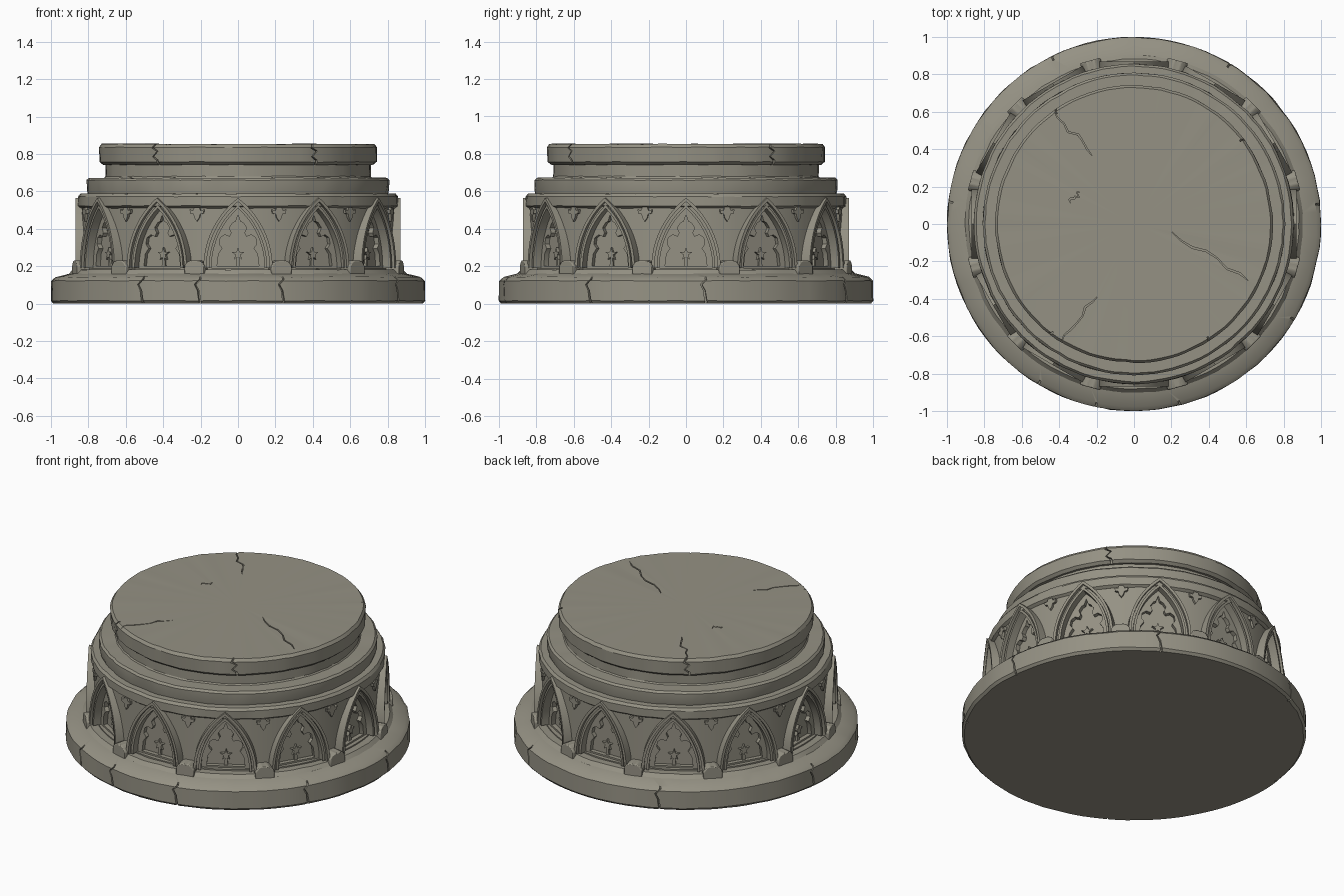
import bpy, bmesh, math, random
from mathutils import Matrix, Vector, noise

random.seed(4)
cube = bpy.data.objects.get("Cube")
if cube:
    bpy.data.objects.remove(cube, do_unlink=True)

stone = bpy.data.materials.new("warm grey stone")
stone.use_nodes = True
stone.diffuse_color = (0.30, 0.285, 0.23, 1)
bsdf = stone.node_tree.nodes["Principled BSDF"]
bsdf.inputs["Base Color"].default_value = stone.diffuse_color
bsdf.inputs["Roughness"].default_value = 0.9

BAYS = 12
STEP = 2 * math.pi / BAYS
BAY_ANGLES = [i * STEP for i in range(BAYS)]
PIER_ANGLES = [a + STEP / 2 for a in BAY_ANGLES]


def finish(name, bm):
    bmesh.ops.recalc_face_normals(bm, faces=bm.faces)
    mesh = bpy.data.meshes.new(name)
    bm.to_mesh(mesh)
    bm.free()
    mesh.materials.append(stone)
    obj = bpy.data.objects.new(name, mesh)
    bpy.context.collection.objects.link(obj)
    return obj


def lathe(name, profile, wear=0.005, segments=96):
    """Turned solid whose rims are slightly worn; profile starts and ends on the axis."""
    bm = bmesh.new()
    rings = []
    for r, z in profile:
        if r == 0:
            rings.append([bm.verts.new((0, 0, z))] * segments)
            continue
        ring = []
        for i in range(segments):
            a = 2 * math.pi * i / segments
            p = Vector((math.cos(a) * 7, math.sin(a) * 7, z * 9))
            rr = r - wear * abs(noise.noise(p)) * 2
            zz = z + (wear * 0.7 * noise.noise(p * 1.3) if z > 0 else 0)
            ring.append(bm.verts.new((rr * math.cos(a), rr * math.sin(a), zz)))
        rings.append(ring)
    for lo, hi in zip(rings, rings[1:]):
        for i in range(segments):
            j = (i + 1) % segments
            corners = list(dict.fromkeys((lo[i], lo[j], hi[j], hi[i])))
            bm.faces.new(corners)
    return finish(name, bm)


def plate(name, outlines, d0, d1, angles=(0,), upright=True):
    """Flat filled outlines with thickness d0..d1, outward or upward, repeated about the axis."""
    curve = bpy.data.curves.new(name, "CURVE")
    curve.dimensions = "2D"
    curve.fill_mode = "BOTH"
    curve.extrude = (d1 - d0) / 2
    for points in outlines:
        spline = curve.splines.new("POLY")
        spline.points.add(len(points) - 1)
        for sp, (x, y) in zip(spline.points, points):
            sp.co = (x, y, 0, 1)
        spline.use_cyclic_u = True
    temp = bpy.data.objects.new(name, curve)
    bpy.context.collection.objects.link(temp)
    dg = bpy.context.evaluated_depsgraph_get()
    mesh = bpy.data.meshes.new_from_object(temp.evaluated_get(dg))
    mesh.transform(Matrix.Translation((0, 0, (d0 + d1) / 2)))
    if upright:
        mesh.transform(Matrix.Rotation(math.pi / 2, 4, "X"))
    bm = bmesh.new()
    for a in angles:
        copy = mesh.copy()
        copy.transform(Matrix.Rotation(a, 4, "Z"))
        bm.from_mesh(copy)
        bpy.data.meshes.remove(copy)
    bmesh.ops.remove_doubles(bm, verts=bm.verts, dist=1e-5)
    bpy.data.objects.remove(temp, do_unlink=True)
    bpy.data.curves.remove(curve)
    bpy.data.meshes.remove(mesh)
    return finish(name, bm)


def carve(target, cutter):
    mod = target.modifiers.new("carve", "BOOLEAN")
    mod.operation = "DIFFERENCE"
    mod.solver = "EXACT"
    mod.object = cutter
    bpy.context.view_layer.objects.active = target
    bpy.ops.object.modifier_apply(modifier=mod.name)
    bpy.data.objects.remove(cutter, do_unlink=True)


def mirrored(half):
    """Close a right-hand half outline that ends on the centre line."""
    return half + [(-x, y) for x, y in reversed(half[:-1])]


def arch(inset, foot=0.19, half_width=0.185, rise=0.375, n=12):
    """Pointed arch outline, concentric for any inset."""
    radius = (rise ** 2 + half_width ** 2) / (2 * half_width)
    cx = half_width - radius
    r = radius - inset
    top = math.acos(-cx / r)
    half = [(cx + r * math.cos(top * i / n), foot + r * math.sin(top * i / n)) for i in range(n)]
    return mirrored(half + [(0, foot + r * math.sin(top))])


def band(outer, inner):
    """Strip between two arches, open at the foot."""
    return arch(outer) + arch(inner)[::-1]


def crack(start, end, width=0.008, n=7):
    """Jagged sliver tapering at both ends."""
    a, b = Vector(start), Vector(end)
    side = Vector((a.y - b.y, b.x - a.x)).normalized()
    left, right = [], []
    for i in range(1, n):
        mid = a.lerp(b, i / n) + side * random.uniform(-0.02, 0.02)
        w = side * width * random.uniform(0.3, 0.6)
        left.append(tuple(mid + w))
        right.append(tuple(mid - w))
    return [tuple(a)] + left + [tuple(b)] + right[::-1]


# Turned tiers, from the floor up
base = lathe("base_plinth", [(0, 0), (0.988, 0), (1.002, 0.015), (1.0, 0.122), (0.978, 0.142),
                             (0.905, 0.16), (0.885, 0.182), (0, 0.182)])
drum = lathe("arcade_drum", [(0, 0.15), (0.838, 0.15), (0.838, 0.54), (0, 0.54)], 0.001)
lathe("upper_rail", [(0, 0.51), (0.84, 0.51), (0.857, 0.522), (0.857, 0.572), (0.845, 0.588), (0, 0.588)])
lathe("stepped_tier", [(0, 0.57), (0.80, 0.57), (0.81, 0.605), (0.81, 0.66), (0.798, 0.672), (0, 0.672)])
lathe("neck", [(0, 0.66), (0.725, 0.66), (0.71, 0.68), (0.71, 0.76), (0, 0.76)])
top = lathe("top_disc", [(0, 0.742), (0.725, 0.742), (0.742, 0.757), (0.745, 0.835), (0.732, 0.853), (0, 0.853)])

# Arched niches around the drum
carve(drum, plate("niche_cutter", [arch(0.04)], 0.785, 0.95, BAY_ANGLES))

# Stepped mouldings that frame each niche
for label, outer, inner, front in (("outer", 0, 0.016, 0.87), ("middle", 0.016, 0.029, 0.848),
                                   ("inner", 0.029, 0.043, 0.86)):
    plate(label + "_arch_mouldings", [band(outer, inner)], 0.78, front, BAY_ANGLES)

# Cusped tracery inside each niche
trefoil = mirrored([(0.112, 0.2), (0.104, 0.265), (0.083, 0.295), (0.1, 0.318), (0.094, 0.352),
                    (0.07, 0.368), (0.045, 0.358), (0.034, 0.378), (0.046, 0.405),
                    (0.028, 0.432), (0.012, 0.44), (0, 0.475)])
plate("trefoil_tracery", [arch(0.041), trefoil], 0.78, 0.812, BAY_ANGLES)

# Little star flower on a stem in every niche
star = []
for i in range(10):
    a, r = math.pi * (0.5 + i / 5), 0.036 if i % 2 == 0 else 0.014
    star.append((r * math.cos(a), 0.265 + r * math.sin(a)))
plate("star_flowers", [star], 0.78, 0.802, BAY_ANGLES)
plate("flower_stems", [mirrored([(0.012, 0.19), (0.006, 0.25), (0, 0.255)])], 0.78, 0.797, BAY_ANGLES)

# Three-lobed drops hanging under the rail between arches
drop = mirrored([(0.014, 0.515), (0.02, 0.498), (0.04, 0.503), (0.036, 0.482),
                 (0.018, 0.478), (0.014, 0.46), (0, 0.44)])
plate("leaf_drops", [drop], 0.82, 0.852, PIER_ANGLES)

# Worn blocks at the foot of each pier
block = mirrored([(0.056, 0.155), (0.056, 0.2), (0.04, 0.222), (0.018, 0.232), (0, 0.23)])
blocks = plate("pier_foot_blocks", [block], 0.80, 0.905, PIER_ANGLES)
bevel = blocks.modifiers.new("soft_edges", "BEVEL")
bevel.width = 0.01
bevel.segments = 2
bevel.limit_method = "ANGLE"

# Cracks in the top surface
top_cracks = [crack((-0.43, 0.61), (-0.22, 0.36)), crack((0.2, -0.04), (0.62, -0.31)),
              crack((-0.39, -0.64), (-0.19, -0.38)), crack((-0.34, 0.11), (-0.29, 0.17))]
carve(top, plate("top_crack_cutter", top_cracks, 0.842, 0.9, upright=False))

# Cracks down the rims of the plinth and the top disc
rim_crack = crack((0, -0.02), (0.025, 0.19), 0.012)
carve(base, plate("plinth_crack_cutter", [rim_crack], 0.975, 1.05,
                  [math.radians(a) for a in (-32, -13, 13, 58, 95, 148, 205, 262)]))
rim_crack = crack((0.02, 0.72), (-0.01, 0.88), 0.012)
carve(top, plate("rim_crack_cutter", [rim_crack], 0.72, 0.80,
                 [math.radians(a) for a in (-37, 33, 128, 215)]))

# Smooth rounds, sharp carved edges
bpy.ops.object.select_all(action="DESELECT")
for obj in bpy.context.scene.objects:
    if obj.type == "MESH" and stone.name in obj.data.materials:
        obj.select_set(True)
        bpy.context.view_layer.objects.active = obj
bpy.ops.object.shade_smooth_by_angle(angle=math.radians(30))
